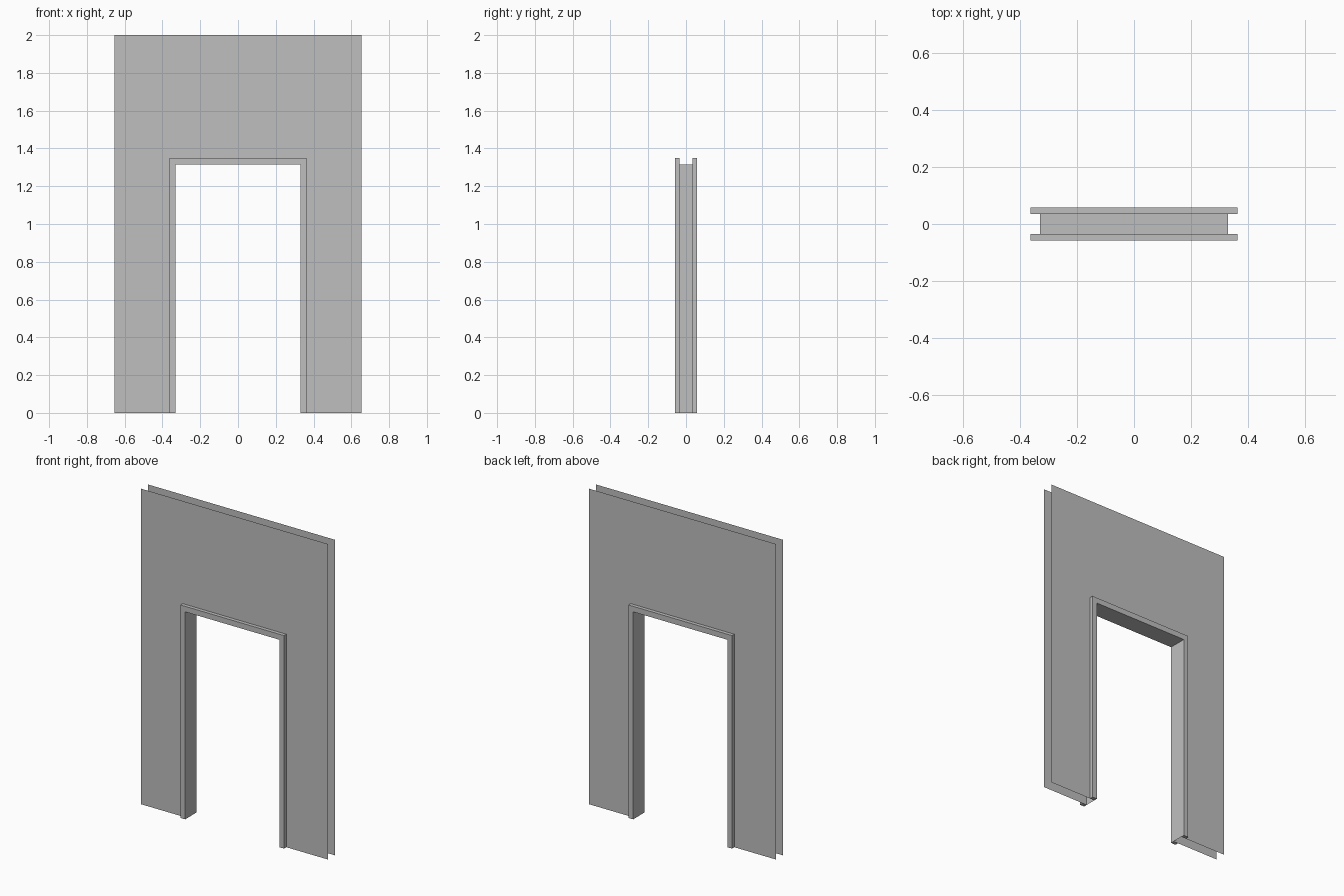
import bpy
import bmesh

cube = bpy.data.objects.get("Cube")
if cube:
    bpy.data.objects.remove(cube, do_unlink=True)

WALL_X, WALL_TOP = 0.655, 2.0      # wall outline
OPEN_X, OPEN_TOP = 0.33, 1.315     # clear doorway
TRIM_X, TRIM_TOP = 0.363, 1.35     # outer edge of the casing
WALL_Y, TRIM_Y = 0.035, 0.058      # half depths of wall and casing

grey = bpy.data.materials.new("plain grey")
grey.use_nodes = True
colour = (0.52, 0.52, 0.52, 1)
grey.diffuse_color = colour
grey.node_tree.nodes["Principled BSDF"].inputs["Base Color"].default_value = colour


def arch(half_width, top):
    """Door-shaped path from the left foot over the head to the right foot."""
    return [(half_width, 0), (half_width, top), (-half_width, top), (-half_width, 0)]


def make_object(name, bm):
    mesh = bpy.data.meshes.new(name)
    bm.to_mesh(mesh)
    bm.free()
    mesh.materials.append(grey)
    obj = bpy.data.objects.new(name, mesh)
    bpy.context.collection.objects.link(obj)
    return obj


def sweep(name, rings, closed=False):
    """Join successive (half width, top, y) arches with strips of quads."""
    bm = bmesh.new()
    rows = [[bm.verts.new((x, y, z)) for x, z in arch(w, t)] for w, t, y in rings]
    for a, b in zip(rows, rows[1:]):
        for i in range(3):
            bm.faces.new((a[i], a[i + 1], b[i + 1], b[i]))
    if closed:  # cap the two feet
        for i in (0, 3):
            bm.faces.new([row[i] for row in rows])
    return make_object(name, bm)


def face_outward(obj, direction):
    """Turn every face that lies across the depth to look along direction."""
    bm = bmesh.new()
    bm.from_mesh(obj.data)
    bm.normal_update()
    flip = [f for f in bm.faces if f.normal.y * direction < -0.5]
    bmesh.ops.reverse_faces(bm, faces=flip)
    bm.to_mesh(obj.data)
    bm.free()


# Wall skins and door casings, front and back
for side, s in (("front", -1), ("back", 1)):
    skin = sweep(side + "_wall_skin",
                 [(WALL_X, WALL_TOP, s * WALL_Y), (OPEN_X, OPEN_TOP, s * WALL_Y)])
    face_outward(skin, s)

    casing = sweep(side + "_door_casing",
                   [(TRIM_X, TRIM_TOP, s * WALL_Y), (TRIM_X, TRIM_TOP, s * TRIM_Y),
                    (OPEN_X, OPEN_TOP, s * TRIM_Y), (OPEN_X, OPEN_TOP, s * WALL_Y)],
                   closed=True)
    bm = bmesh.new()
    bm.from_mesh(casing.data)
    bmesh.ops.recalc_face_normals(bm, faces=bm.faces)
    # the open shell must look away from the wall
    bm.normal_update()
    front = max(bm.faces, key=lambda f: abs(f.normal.y))
    if front.normal.y * s < 0:
        bmesh.ops.reverse_faces(bm, faces=bm.faces)
    bm.to_mesh(casing.data)
    bm.free()

# Lining of the doorway between the two skins, looking into the opening
lining = sweep("door_lining", [(OPEN_X, OPEN_TOP, -WALL_Y), (OPEN_X, OPEN_TOP, WALL_Y)])
lining.data.update()
if lining.data.polygons[1].normal.z > 0:
    lining.data.flip_normals()
